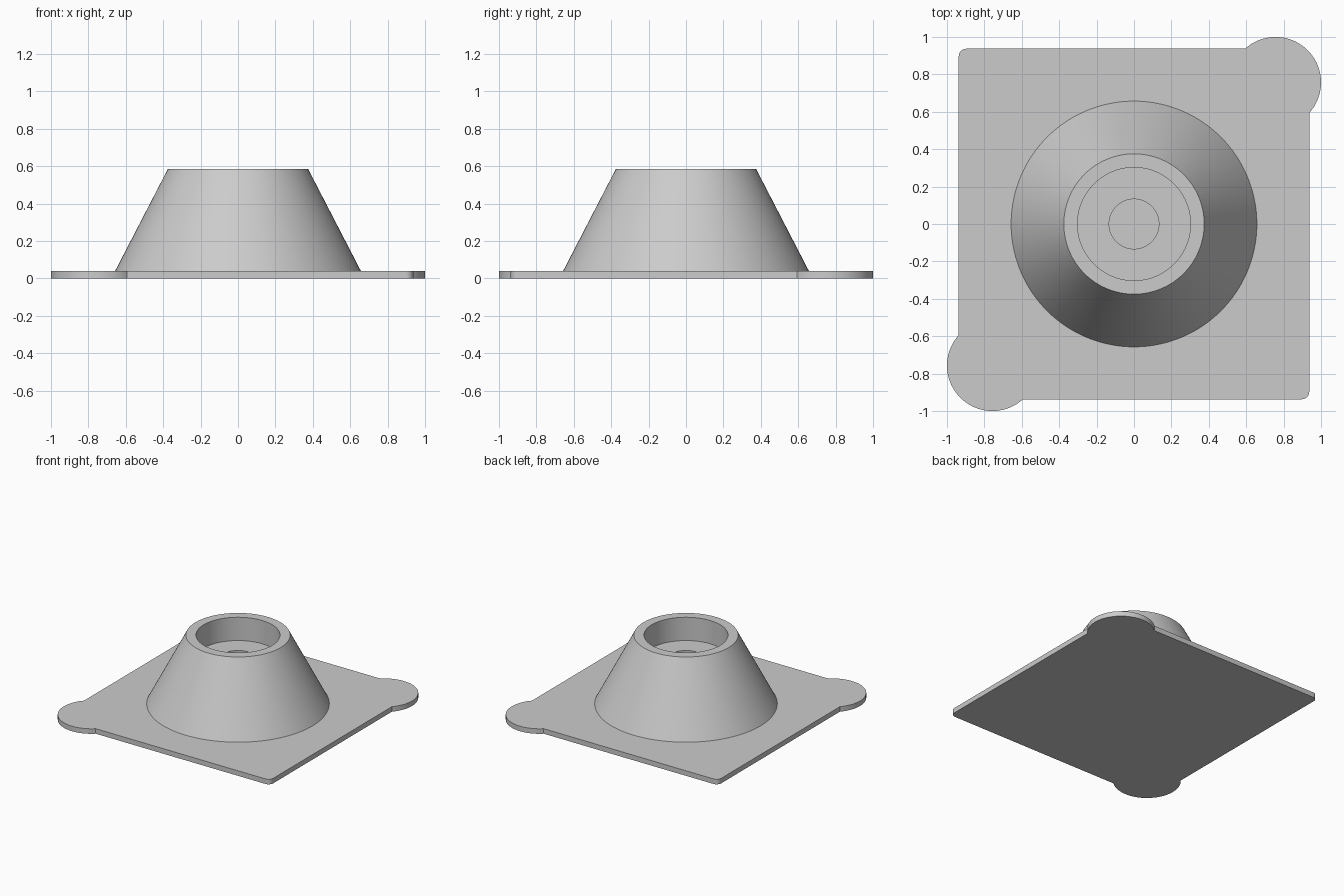
import bpy
import bmesh
from math import cos, sin, sqrt, atan2, pi, radians
from mathutils import Matrix, Vector

cube = bpy.data.objects.get("Cube")
if cube:
    bpy.data.objects.remove(cube, do_unlink=True)

PLATE_HALF, PLATE_TOP = 0.937, 0.04
CORNER_R = 0.04
LOBE_C, LOBE_R = 0.757, 0.243
SEGMENTS = 128

grey = bpy.data.materials.new("light_grey")
grey.use_nodes = True
GREY = (0.6, 0.6, 0.6, 1)
grey.diffuse_color = GREY
grey.node_tree.nodes["Principled BSDF"].inputs["Base Color"].default_value = GREY


def finish(name, bm):
    bmesh.ops.recalc_face_normals(bm, faces=bm.faces)
    mesh = bpy.data.meshes.new(name)
    bm.to_mesh(mesh)
    bm.free()
    mesh.materials.append(grey)
    obj = bpy.data.objects.new(name, mesh)
    bpy.context.collection.objects.link(obj)
    bpy.ops.object.select_all(action='DESELECT')
    obj.select_set(True)
    bpy.context.view_layer.objects.active = obj
    bpy.ops.object.shade_smooth_by_angle(angle=radians(30))
    return obj


def arc(cx, cy, r, start, end, steps):
    angles = [start + (end - start) * i / steps for i in range(steps + 1)]
    return [Vector((cx + r * cos(a), cy + r * sin(a), 0)) for a in angles]


# Base plate: half the outline (small rounded corner, then round lobe), turned for the rest
reach = PLATE_HALF - LOBE_C
side = sqrt(LOBE_R ** 2 - reach ** 2)
inset = PLATE_HALF - CORNER_R
half = arc(inset, -inset, CORNER_R, -pi / 2, 0, 8)
half += arc(LOBE_C, LOBE_C, LOBE_R, atan2(-side, reach), atan2(reach, -side), 48)
turn = Matrix.Rotation(pi, 3, 'Z')
outline = half + [turn @ p for p in half]

bm = bmesh.new()
bottom = bm.faces.new([bm.verts.new(p) for p in outline])
top = bmesh.ops.extrude_face_region(bm, geom=[bottom], use_keep_orig=True)["geom"]
bmesh.ops.translate(bm, vec=(0, 0, PLATE_TOP),
                    verts=[v for v in top if isinstance(v, bmesh.types.BMVert)])
finish("base_plate", bm)

# Conical socket: tapered wall, flat rim, stepped recess and central bore
profile = [(0.657, PLATE_TOP), (0.375, 0.585), (0.302, 0.585),
           (0.302, 0.4), (0.133, 0.4), (0.133, PLATE_TOP)]
bm = bmesh.new()
points = [bm.verts.new((r, 0, z)) for r, z in profile]
edges = [bm.edges.new(pair) for pair in zip(points, points[1:])]
bmesh.ops.spin(bm, geom=points + edges, cent=(0, 0, 0), axis=(0, 0, 1),
               angle=2 * pi, steps=SEGMENTS, use_merge=True)
bmesh.ops.remove_doubles(bm, verts=bm.verts, dist=0.0001)
socket = finish("conical_socket", bm)

# Keep the open shell facing outward
widest = max(socket.data.polygons, key=lambda p: p.center.xy.length)
if widest.normal.xy.dot(widest.center.xy) < 0:
    socket.data.flip_normals()
